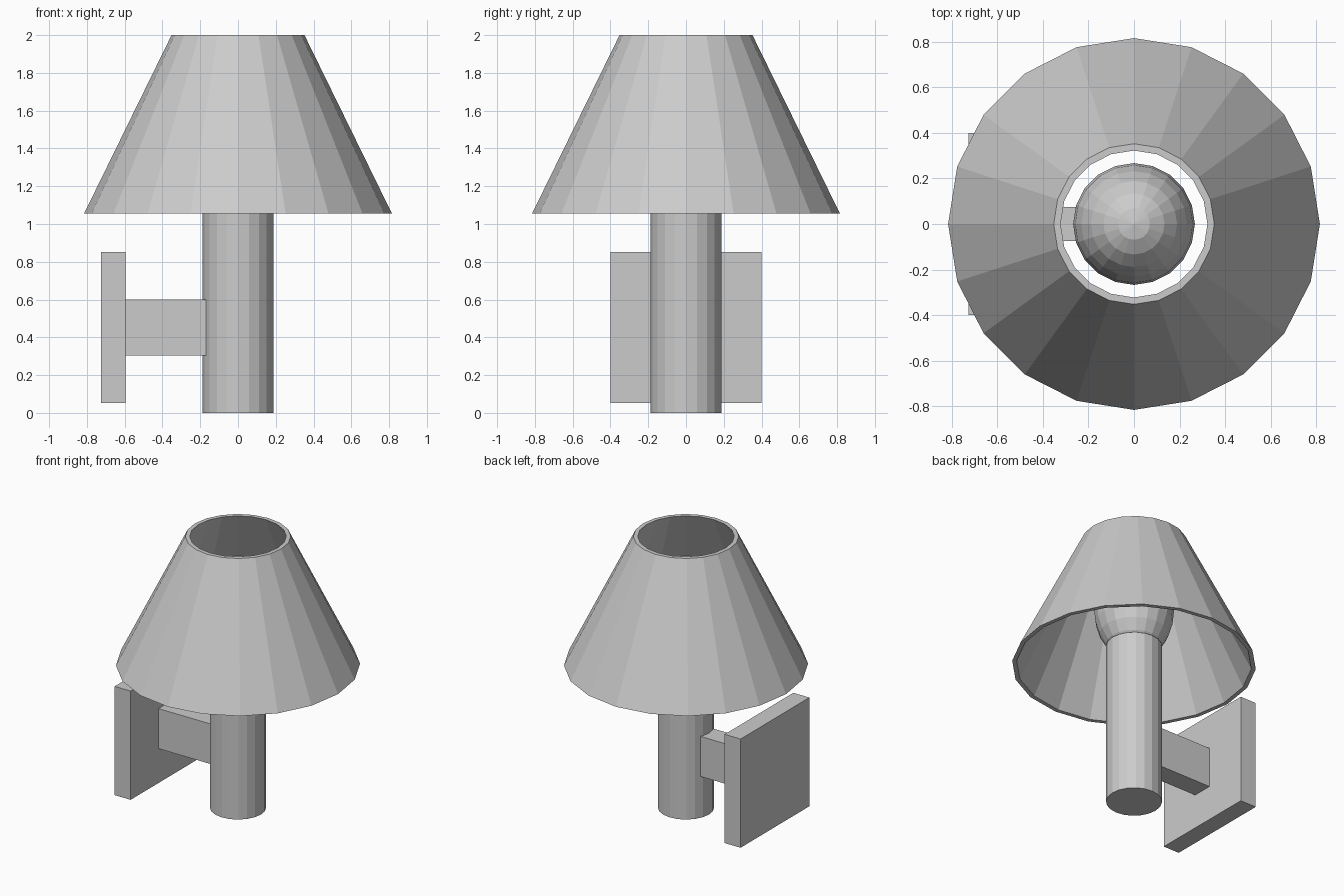
import bpy, bmesh
from math import cos, sin, pi

if "Cube" in bpy.data.objects:
    bpy.data.objects.remove(bpy.data.objects["Cube"])

SIDES = 20


def finish(name, bm):
    bmesh.ops.recalc_face_normals(bm, faces=bm.faces)
    mesh = bpy.data.meshes.new(name)
    bm.to_mesh(mesh)
    bm.free()
    obj = bpy.data.objects.new(name, mesh)
    bpy.context.collection.objects.link(obj)
    return obj


def lathe(name, profile, closed=False):
    """Revolve (radius, z) points; radius 0 becomes a pole."""
    bm = bmesh.new()
    rings = []
    for r, z in profile:
        if r < 1e-5:
            rings.append([bm.verts.new((0, 0, z))] * SIDES)
        else:
            rings.append([bm.verts.new((r * cos(2 * pi * i / SIDES),
                                        r * sin(2 * pi * i / SIDES), z))
                          for i in range(SIDES)])
    pairs = list(zip(rings, rings[1:]))
    if closed:
        pairs.append((rings[-1], rings[0]))
    for a, b in pairs:
        for i in range(SIDES):
            j = (i + 1) % SIDES
            bm.faces.new(list(dict.fromkeys((a[i], a[j], b[j], b[i]))))
    return finish(name, bm)


def box(name, lo, hi):
    bm = bmesh.new()
    bmesh.ops.create_cube(bm, size=1)
    for v in bm.verts:
        v.co = [(l + h) / 2 + c * (h - l) for c, l, h in zip(v.co, lo, hi)]
    return finish(name, bm)


# hollow conical shade, open at both ends
lathe("lamp_shade", [(0.815, 1.055), (0.352, 2.0), (0.322, 2.0), (0.785, 1.055)], closed=True)

# upright cylindrical holder
lathe("lamp_column", [(0, 0), (0.187, 0), (0.187, 1.2), (0, 1.2)])

# elongated bulb sitting in the column
RINGS = 12
lathe("bulb", [(0.267 * sin(pi * k / RINGS), 1.475 - 0.365 * cos(pi * k / RINGS))
               for k in range(RINGS + 1)])

# wall bracket: arm and mounting plate
box("bracket_arm", (-0.595, -0.075, 0.305), (-0.15, 0.075, 0.6))
box("wall_plate", (-0.725, -0.4, 0.052), (-0.595, 0.4, 0.853))
